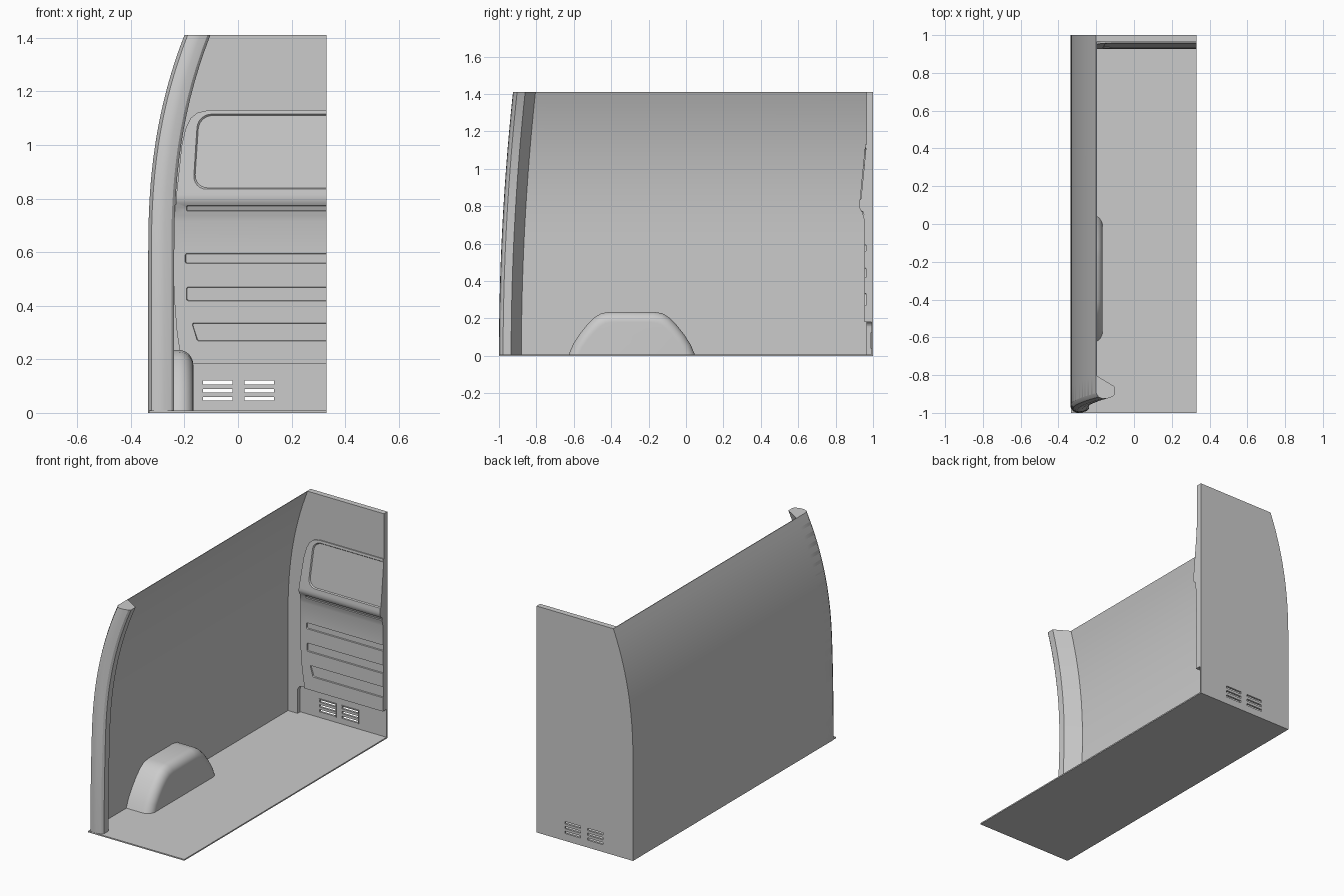
import bpy, bmesh, math

if "Cube" in bpy.data.objects:
    bpy.data.objects.remove(bpy.data.objects["Cube"])

TOP, RIGHT = 1.41, 0.33


def wall_x(z):
    return -0.335 + 0.135 * (max(0, z - 0.6) / (TOP - 0.6)) ** 2.35


def front_y(z):
    return -1 + 0.075 * (z / TOP) ** 2


def finish(bm, name, angle=30):
    bmesh.ops.recalc_face_normals(bm, faces=bm.faces[:])
    me = bpy.data.meshes.new(name)
    bm.to_mesh(me)
    bm.free()
    ob = bpy.data.objects.new(name, me)
    bpy.context.collection.objects.link(ob)
    bpy.ops.object.select_all(action='DESELECT')
    ob.select_set(True)
    bpy.context.view_layer.objects.active = ob
    if angle:
        bpy.ops.object.shade_smooth_by_angle(angle=math.radians(angle))
    return ob


def add_loft(bm, rings):
    """Skin closed rings of points and cap both ends."""
    vs = [[bm.verts.new(p) for p in r] for r in rings]
    n = len(vs[0])
    for a, b in zip(vs, vs[1:]):
        for i in range(n):
            j = (i + 1) % n
            bm.faces.new((a[i], a[j], b[j], b[i]))
    bm.faces.new(vs[0])
    bm.faces.new(vs[-1])


def loft(name, rings, angle=30):
    bm = bmesh.new()
    add_loft(bm, rings)
    return finish(bm, name, angle)


def box(x0, x1, y0, y1, z0, z1):
    return [[(x0, y0, z), (x1, y0, z), (x1, y1, z), (x0, y1, z)] for z in (z0, z1)]


def cut(ob, ring_sets):
    bm = bmesh.new()
    for rings in ring_sets:
        add_loft(bm, rings)
    cutter = finish(bm, "cutter", 0)
    cutter.hide_render = True
    m = ob.modifiers.new("cut", 'BOOLEAN')
    m.object, m.operation, m.solver = cutter, 'DIFFERENCE', 'EXACT'
    bpy.ops.object.select_all(action='DESELECT')
    ob.select_set(True)
    bpy.context.view_layer.objects.active = ob
    bpy.ops.object.modifier_apply(modifier=m.name)
    bpy.data.objects.remove(cutter)
    bpy.ops.object.shade_smooth_by_angle(angle=math.radians(25))


# Floor
loft("floor", box(-0.333, RIGHT, -1, 1, 0, 0.008), 0)

# Curved side wall
zs = [0, 0.3, 0.6] + [0.6 + 0.81 * i / 16 for i in range(1, 17)]
T = 0.004
loft("side_wall", [[(wall_x(z), front_y(z) + 0.03, z), (wall_x(z) + T, front_y(z) + 0.03, z),
                    (wall_x(z) + T, 1, z), (wall_x(z), 1, z)] for z in zs])

# Front pillar following the wall
section = [(0, 0.12), (0, 0.03), (0.012, 0.009), (0.035, 0), (0.06, 0.002),
           (0.086, 0.01), (0.097, 0.022), (0.097, 0.065), (0.005, 0.12)]
pz = [TOP * i / 24 for i in range(25)]
loft("front_pillar", [[(wall_x(z) + x, front_y(z) + y, z) for x, y in section] for z in pz])

# Wheel arch with rounded inner edge
half = [(0.34, 0), (0.315, 0.06), (0.28, 0.115), (0.24, 0.165), (0.2, 0.205),
        (0.165, 0.227), (0.12, 0.235)]
arch = half + [(-y, z) for y, z in reversed(half)]
R = 0.055
steps = [(-0.333, 0)] + [(-0.167 - R + R * math.sin(t), R * (1 - math.cos(t)))
                         for t in [math.pi / 2 * i / 8 for i in range(9)]]
loft("wheel_arch", [[(x, -0.29 + y * (0.34 - d) / 0.34, z * (0.235 - d) / 0.235)
                     for y, z in arch] for x, d in steps], 50)

# Bulkhead panel with lower recess and vent slots
panel = loft("bulkhead", [[(wall_x(z), 0.965, z), (RIGHT, 0.965, z),
                           (RIGHT, 1, z), (wall_x(z), 1, z)] for z in zs])
vents = [(-0.13, -0.02), (0.025, 0.135)]
slots = [box(a, b, 0.98, 1.02, z, z + 0.014)
         for a, b in vents for z in (0.046, 0.076, 0.106)]
rc = 0.03
edge = [(0.4, -0.02), (0.4, 0.182)] + [
    (-0.265 + rc - rc * math.sin(t), 0.182 - rc + rc * math.cos(t))
    for t in [math.pi / 2 * i / 6 for i in range(7)]] + [(-0.265, -0.02)]
cut(panel, [[[(x, y, z) for x, z in edge] for y in (0.9, 0.991)]])
cut(panel, slots)

# Vent frames
for i, (a, b) in enumerate(vents):
    a, b = a - 0.005, b + 0.005
    bm = bmesh.new()
    for z0, z1 in ((0.04, 0.046), (0.06, 0.076), (0.09, 0.106), (0.12, 0.126)):
        add_loft(bm, box(a, b, 0.987, 0.993, z0, z1))
    for x0 in (a, b - 0.005):
        add_loft(bm, box(x0, x0 + 0.005, 0.987, 0.993, 0.04, 0.126))
    finish(bm, "vent_frame_%d" % i, 0)

# Moulded trim on the bulkhead: left edge, depth, height
trim_rows = [(-0.21, 0.955, 0.182), (-0.228, 0.955, 0.3), (-0.236, 0.955, 0.4),
             (-0.24, 0.955, 0.55), (-0.238, 0.955, 0.715), (-0.236, 0.95, 0.735),
             (-0.233, 0.942, 0.765), (-0.232, 0.93, 0.785), (-0.231, 0.926, 0.8),
             (-0.23, 0.927, 0.815), (-0.21, 0.945, 1.0), (-0.196, 0.951, 1.06),
             (-0.177, 0.955, 1.1), (-0.152, 0.957, 1.12), (-0.11, 0.958, 1.13)]
trim = loft("bulkhead_trim", [[(x, y, z), (RIGHT, y, z), (RIGHT, 0.968, z), (x, 0.968, z)]
                              for x, y, z in trim_rows])


def trim_y(z):
    for (_, ya, za), (_, yb, zb) in zip(trim_rows, trim_rows[1:]):
        if z <= zb:
            return ya + (yb - ya) * (z - za) / (zb - za)
    return trim_rows[-1][1]


def groove(x0, z0, z1, r, slant=0, depth=0.007, flare=0.002):
    """Recess with rounded left corners, running out of the right edge."""
    rings = []
    for off, g in ((-depth, 2 * flare), (depth, 0)):
        a, lo, hi = x0 - g, z0 - g, z1 + g
        pts = [(0.4, lo), (0.4, hi)]
        for cz, t0 in ((hi - r, 90), (lo + r, 180)):
            for i in range(7):
                t = math.radians(t0 + 15 * i)
                pts.append((a + r + r * math.cos(t), cz + r * math.sin(t)))
        rings.append([(x + (slant * (hi - z) / (hi - lo) if x < 0.39 else 0),
                       trim_y(z) + off, z) for x, z in pts])
    return rings


cut(trim, [groove(-0.19, 0.755, 0.772, 0.005),
           groove(-0.195, 0.56, 0.593, 0.007),
           groove(-0.19, 0.42, 0.468, 0.007),
           groove(-0.17, 0.27, 0.333, 0.007, 0.02),
           groove(-0.145, 0.84, 1.11, 0.05, -0.018, 0.006, 0.005)])
